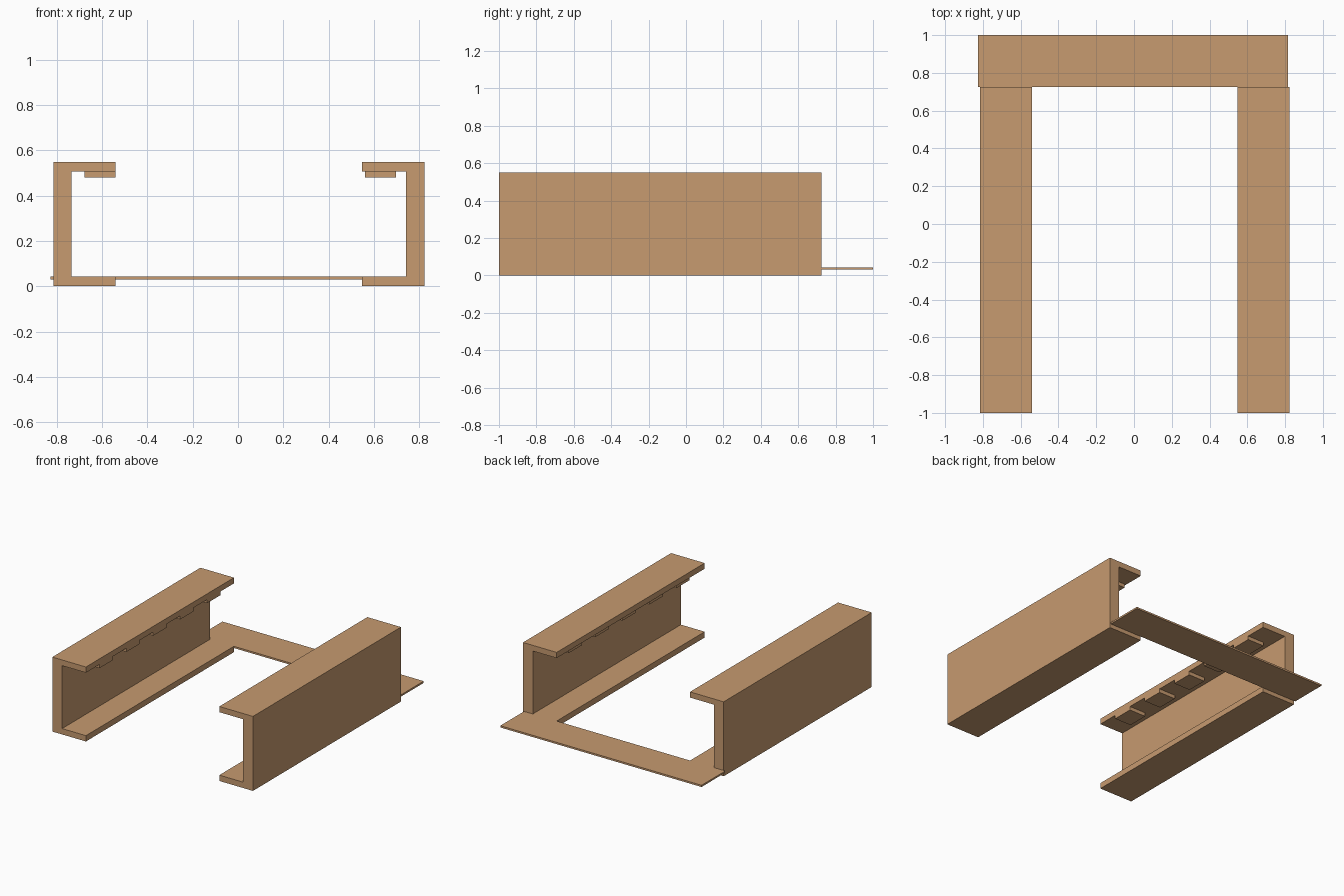
import bpy, bmesh
from mathutils import Vector

if "Cube" in bpy.data.objects:
    bpy.data.objects.remove(bpy.data.objects["Cube"])

wood = bpy.data.materials.new("light_wood")
wood.diffuse_color = (0.57, 0.325, 0.16, 1)
wood.use_nodes = True
wood.node_tree.nodes["Principled BSDF"].inputs["Base Color"].default_value = wood.diffuse_color


def boxes(name, spans):
    """One object made of boxes given as (x0, x1, y0, y1, z0, z1)."""
    bm = bmesh.new()
    for x0, x1, y0, y1, z0, z1 in spans:
        verts = bmesh.ops.create_cube(bm, size=1)["verts"]
        for v in verts:
            v.co = Vector((x1 if v.co.x > 0 else x0,
                           y1 if v.co.y > 0 else y0,
                           z1 if v.co.z > 0 else z0))
    mesh = bpy.data.meshes.new(name)
    bm.to_mesh(mesh)
    bm.free()
    mesh.materials.append(wood)
    obj = bpy.data.objects.new(name, mesh)
    bpy.context.collection.objects.link(obj)
    return obj


FRONT, BACK = -1.0, 0.724
LOW, HIGH, TOP = 0.043, 0.507, 0.549
step = (BACK - FRONT) / 11     # five blocks with six equal gaps

# outer edge, inner edge, wall inner face, block x range
sides = {
    "left": (-0.814, -0.54, -0.734, -0.676, -0.54),
    "right": (0.822, 0.548, 0.742, 0.56, 0.696),
}
for side, (outer, inner, wall, b0, b1) in sides.items():
    fx = sorted((outer, inner))
    wx = sorted((outer, wall))
    # C-shaped channel
    boxes(side + "_bottom_flange", [(*fx, FRONT, BACK, 0, LOW)])
    boxes(side + "_wall", [(*wx, FRONT, BACK, LOW, HIGH)])
    boxes(side + "_top_flange", [(*fx, FRONT, BACK, HIGH, TOP)])
    # row of small blocks under the top flange
    boxes(side + "_blocks", [
        (b0, b1, FRONT + (2 * i + 1) * step, FRONT + (2 * i + 2) * step, 0.48, HIGH)
        for i in range(5)])

# thin plate joining the channels at the back
boxes("back_plate", [(-0.827, 0.814, BACK, 1.0, 0.03, 0.043)])
